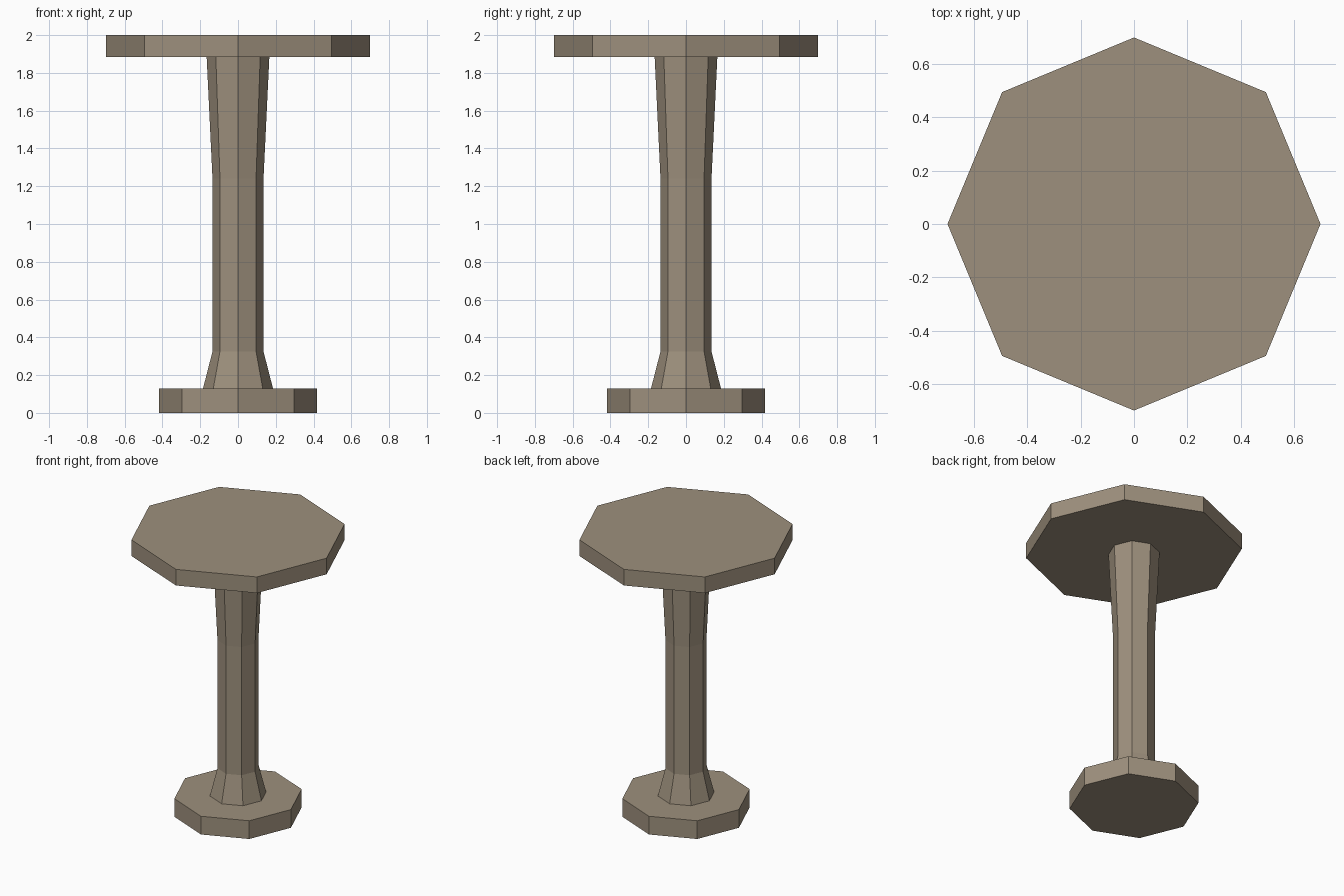
import bpy
import bmesh
from math import cos, sin, pi

if "Cube" in bpy.data.objects:
    bpy.data.objects.remove(bpy.data.objects["Cube"])

SIDES = 8

wood = bpy.data.materials.new("weathered_wood")
wood.diffuse_color = (0.34, 0.28, 0.205, 1.0)
wood.use_nodes = True
wood.node_tree.nodes["Principled BSDF"].inputs["Base Color"].default_value = wood.diffuse_color


def octagonal_part(name, profile):
    """Stack octagonal rings from (radius, height) pairs and cap both ends."""
    bm = bmesh.new()
    rings = [[bm.verts.new((r * cos(2 * pi * i / SIDES), r * sin(2 * pi * i / SIDES), z))
              for i in range(SIDES)] for r, z in profile]
    for low, high in zip(rings, rings[1:]):
        for i in range(SIDES):
            j = (i + 1) % SIDES
            bm.faces.new((low[i], low[j], high[j], high[i]))
    bm.faces.new(rings[0][::-1])
    bm.faces.new(rings[-1])
    mesh = bpy.data.meshes.new(name)
    bm.to_mesh(mesh)
    bm.free()
    mesh.materials.append(wood)
    obj = bpy.data.objects.new(name, mesh)
    bpy.context.collection.objects.link(obj)
    return obj


# Foot plate
octagonal_part("base", [(0.418, 0.0), (0.418, 0.13)])
# Column: flared foot, straight shaft, gently widening neck
octagonal_part("column", [(0.185, 0.13), (0.135, 0.325), (0.135, 1.24), (0.166, 1.885)])
# Table top
octagonal_part("table_top", [(0.70, 1.885), (0.70, 2.0)])
